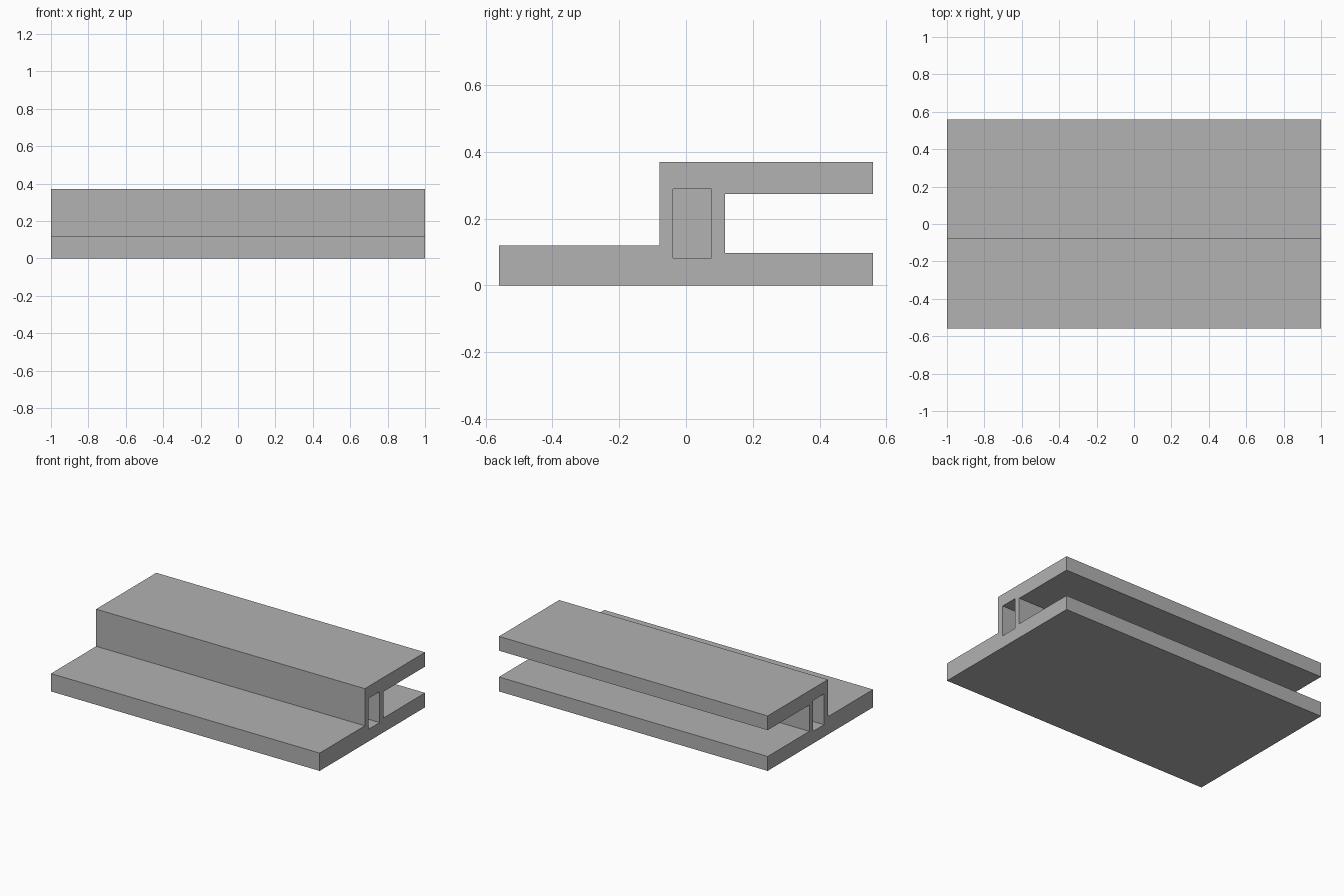
import bpy, bmesh

if "Cube" in bpy.data.objects:
    bpy.data.objects.remove(bpy.data.objects["Cube"], do_unlink=True)

HALF_LENGTH = 1.0
HALF_WEB = 0.01   # thin partition closing the hollow at mid length

grey = bpy.data.materials.new("plain grey")
grey.use_nodes = True
colour = (0.445, 0.445, 0.445, 1)
grey.diffuse_color = colour
grey.node_tree.nodes["Principled BSDF"].inputs["Base Color"].default_value = colour


def extrude_profile(name, points, x0, x1):
    """Extrude a closed (y, z) profile along x."""
    bm = bmesh.new()
    face = bm.faces.new([bm.verts.new((x0, y, z)) for y, z in points])
    swept = bmesh.ops.extrude_face_region(bm, geom=[face])["geom"]
    bmesh.ops.translate(bm, vec=(x1 - x0, 0, 0),
                        verts=[g for g in swept if isinstance(g, bmesh.types.BMVert)])
    bmesh.ops.recalc_face_normals(bm, faces=bm.faces)
    mesh = bpy.data.meshes.new(name)
    bm.to_mesh(mesh)
    bm.free()
    mesh.materials.append(grey)
    obj = bpy.data.objects.new(name, mesh)
    bpy.context.collection.objects.link(obj)
    return obj


# Base flange, hollow upright and top flange as one section
rail = extrude_profile("channel_rail", [
    (-0.56, 0), (0.56, 0), (0.56, 0.097), (0.117, 0.097),
    (0.117, 0.274), (0.56, 0.274), (0.56, 0.37), (-0.08, 0.37),
    (-0.08, 0.12), (-0.56, 0.12)], -HALF_LENGTH, HALF_LENGTH)

# Rectangular hollow in the upright, open at both ends
hollow = [(-0.039, 0.082), (0.077, 0.082), (0.077, 0.289), (-0.039, 0.289)]
for side, label in ((-1, "right"), (1, "left")):
    cutter = extrude_profile(label + "_hollow_cutter", hollow,
                             side * HALF_WEB, side * (HALF_LENGTH + 0.1))
    cutter.hide_render = True
    cut = rail.modifiers.new(label + "_hollow", "BOOLEAN")
    cut.operation = "DIFFERENCE"
    cut.solver = "EXACT"
    cut.object = cutter
    bpy.context.view_layer.objects.active = rail
    bpy.ops.object.modifier_apply(modifier=cut.name)
    bpy.data.objects.remove(cutter, do_unlink=True)
